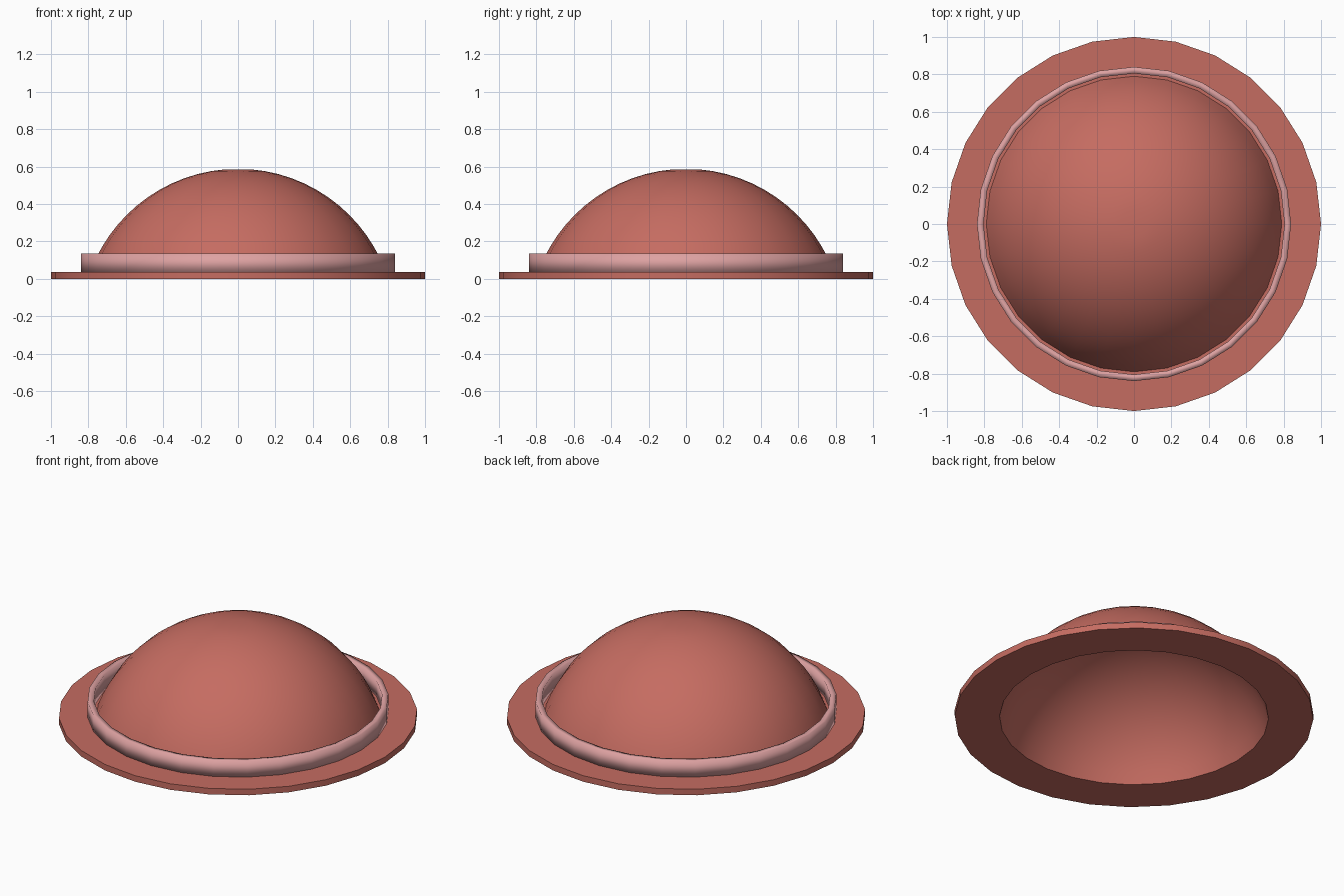
import bpy, bmesh, math

if "Cube" in bpy.data.objects:
    bpy.data.objects.remove(bpy.data.objects["Cube"])

SIDES = 28


def material(name, color):
    m = bpy.data.materials.new(name)
    m.diffuse_color = (*color, 1)
    m.use_nodes = True
    m.node_tree.nodes["Principled BSDF"].inputs["Base Color"].default_value = m.diffuse_color
    return m


def arc(r_base, z_base, z_top, steps):
    """Spherical cap profile from its base circle up to the top."""
    h = z_top - z_base
    radius = (r_base ** 2 + h ** 2) / (2 * h)
    end = math.asin(min(1, r_base / radius))
    return [(radius * math.sin(end * (1 - i / steps)),
             z_top - radius + radius * math.cos(end * (1 - i / steps)))
            for i in range(steps + 1)]


def lathe(name, profile, mat):
    """Spin a list of (radius, z) points around the z axis."""
    bm = bmesh.new()
    vs = [bm.verts.new((r, 0, z)) for r, z in profile]
    es = [bm.edges.new(p) for p in zip(vs, vs[1:])]
    bmesh.ops.spin(bm, geom=vs + es, cent=(0, 0, 0), axis=(0, 0, 1),
                   angle=math.tau, steps=SIDES, use_duplicate=False)
    bmesh.ops.remove_doubles(bm, verts=bm.verts, dist=0.0005)
    bmesh.ops.recalc_face_normals(bm, faces=bm.faces)
    me = bpy.data.meshes.new(name)
    bm.to_mesh(me)
    bm.free()
    me.materials.append(mat)
    ob = bpy.data.objects.new(name, me)
    bpy.context.collection.objects.link(ob)
    return ob


def smooth(ob, degrees):
    bpy.ops.object.select_all(action='DESELECT')
    ob.select_set(True)
    bpy.context.view_layer.objects.active = ob
    bpy.ops.object.shade_smooth_by_angle(angle=math.radians(degrees))


red = material("red_felt", (0.56, 0.15, 0.12))
pink = material("pink_ribbon", (0.73, 0.36, 0.36))

# Hat shell: hollow domed crown joined to a flat brim
outer = arc(0.79, 0.037, 0.588, 14)
inner = arc(0.75, 0.0, 0.552, 14)
outer[-1] = (0, 0.584)  # tiny dimple at the crown's centre
hat = lathe("hat_crown_and_brim",
            inner[::-1] + [(1.0, 0.0), (1.0, 0.037)] + outer, red)
smooth(hat, 30)

# Ribbon band standing on the brim around the crown
band = lathe("hat_band", [(0.805, 0.03), (0.84, 0.03), (0.84, 0.134),
                          (0.805, 0.134), (0.805, 0.03)], pink)
smooth(band, 120)
